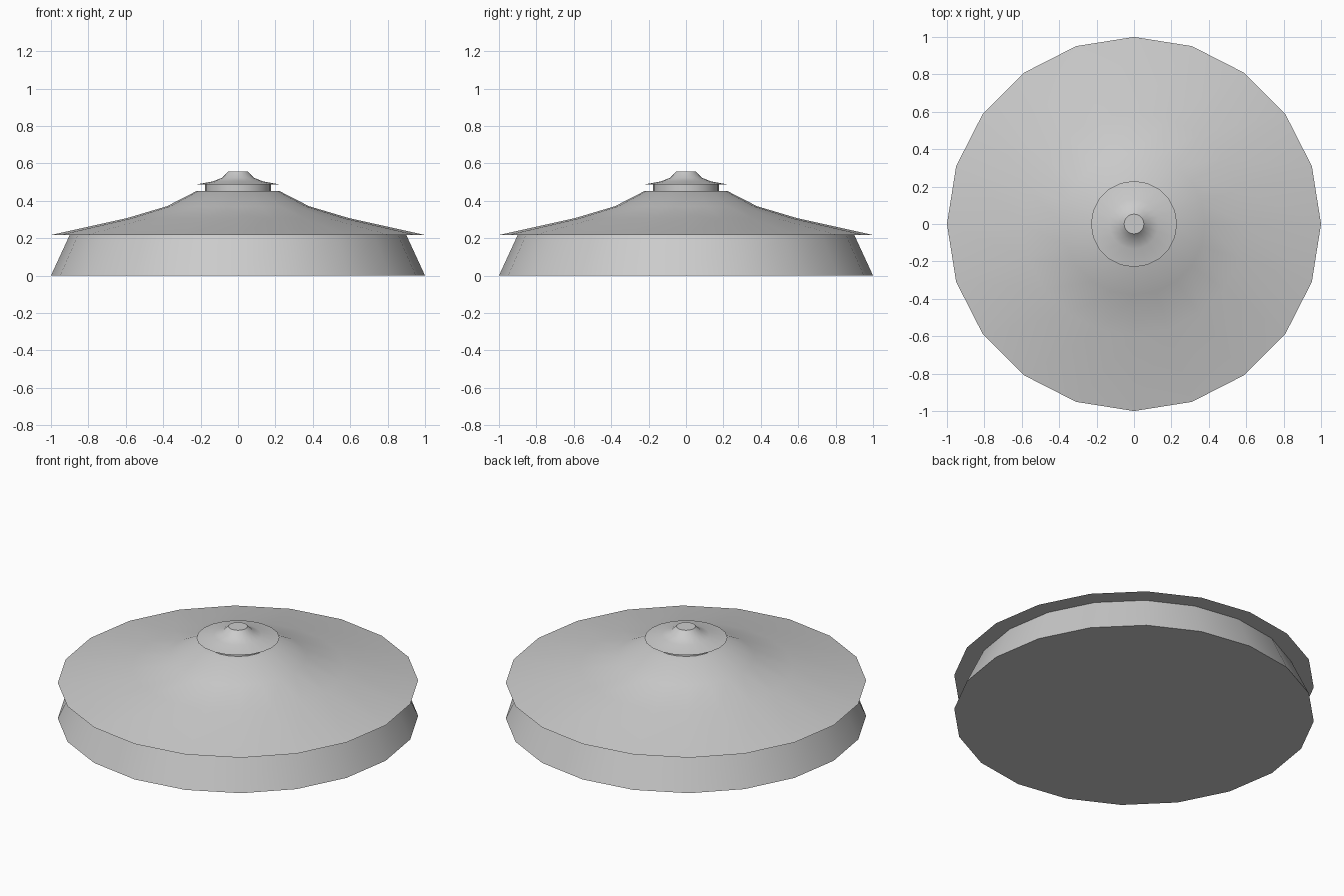
import bpy, bmesh
from math import cos, sin, pi, radians

if "Cube" in bpy.data.objects:
    bpy.data.objects.remove(bpy.data.objects["Cube"])

SIDES = 20


def lathe(name, profile):
    """Closed solid of revolution from (radius, z) points, bottom to top."""
    bm = bmesh.new()
    rings = [[bm.verts.new((r * cos(2 * pi * i / SIDES), r * sin(2 * pi * i / SIDES), z))
              for i in range(SIDES)] for r, z in profile]
    for low, high in zip(rings, rings[1:]):
        for i in range(SIDES):
            j = (i + 1) % SIDES
            bm.faces.new((low[i], low[j], high[j], high[i]))
    bm.faces.new(rings[0][::-1])
    bm.faces.new(rings[-1])
    mesh = bpy.data.meshes.new(name)
    bm.to_mesh(mesh)
    bm.free()
    obj = bpy.data.objects.new(name, mesh)
    bpy.context.collection.objects.link(obj)
    bpy.ops.object.select_all(action='DESELECT')
    obj.select_set(True)
    bpy.context.view_layer.objects.active = obj
    bpy.ops.object.shade_smooth_by_angle(angle=radians(32))
    return obj


# Sloping drum wall
lathe("base_wall", [(1.0, 0.0), (0.9, 0.217)])
# Concave roof with a thin overhanging eave
lathe("roof", [(1.0, 0.217), (0.595, 0.307), (0.38, 0.371), (0.22, 0.453)])
# Vent collar on the roof
lathe("vent_neck", [(0.176, 0.453), (0.176, 0.486)])
# Small concave cap echoing the roof
lathe("vent_cap", [(0.23, 0.486), (0.133, 0.504), (0.086, 0.523), (0.053, 0.556)])
